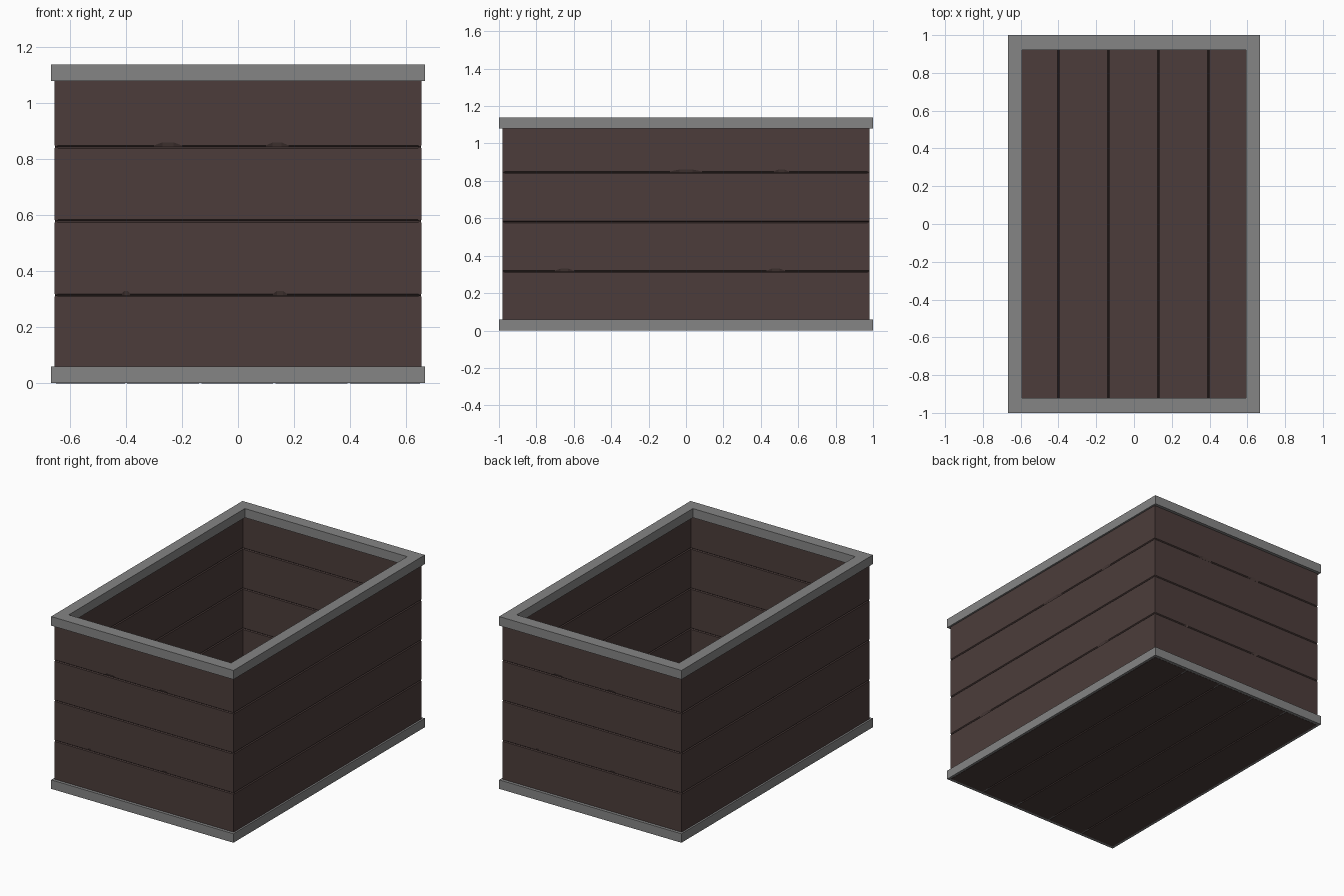
import bpy, bmesh, math
from mathutils import Matrix

if "Cube" in bpy.data.objects:
    bpy.data.objects.remove(bpy.data.objects["Cube"])


def material(name, rgb):
    m = bpy.data.materials.new(name)
    m.diffuse_color = (*rgb, 1)
    m.use_nodes = True
    m.node_tree.nodes["Principled BSDF"].inputs["Base Color"].default_value = m.diffuse_color
    return m


WOOD = material("dark brown wood", (0.072, 0.046, 0.043))
METAL = material("grey metal", (0.235, 0.235, 0.235))
X, Y = 0.655, 0.98          # outer wall faces
T, C = 0.012, 0.005         # plank thickness and edge chamfer


def finish(bm, name, mat):
    bmesh.ops.recalc_face_normals(bm, faces=bm.faces)
    me = bpy.data.meshes.new(name)
    bm.to_mesh(me)
    bm.free()
    me.materials.append(mat)
    ob = bpy.data.objects.new(name, me)
    bpy.context.collection.objects.link(ob)
    return ob


def plank(name, half, z0, z1, matrix, nicks=()):
    """Chamfered board along local x, outer face at y=0; nicks = (centre, width) on the lower edge."""
    stations = [(-half, C), (half, C)]
    for c, w in nicks:
        stations += [(c - w / 2, C), (c - w / 5, 0.016), (c + w / 5, 0.016), (c + w / 2, C)]
    bm = bmesh.new()
    rings = []
    for x, low in sorted(stations):
        profile = [(0, z0 + low), (T / 2, z0), (T, z0 + C), (T, z1 - C), (T / 2, z1), (0, z1 - C)]
        rings.append([bm.verts.new((x, y, z)) for y, z in profile])
    for a, b in zip(rings, rings[1:]):
        for i in range(6):
            j = (i + 1) % 6
            bm.faces.new((a[i], a[j], b[j], b[i]))
    bm.faces.new(rings[0])
    bm.faces.new(rings[-1])
    bm.transform(matrix)
    return finish(bm, name, WOOD)


def rim(name, z0, z1):
    """Rectangular frame with a four-sided profile."""
    bm = bmesh.new()
    profile = [(0.667, 1.0, z0), (0.667, 1.0, z1), (0.594, 0.92, z1), (0.594, 0.92, z0)]
    rings = [[bm.verts.new((sx * x, sy * y, z)) for x, y, z in profile]
             for sx, sy in ((1, 1), (-1, 1), (-1, -1), (1, -1))]
    for k in range(4):
        a, b = rings[k], rings[(k + 1) % 4]
        for i in range(4):
            j = (i + 1) % 4
            bm.faces.new((a[i], a[j], b[j], b[i]))
    return finish(bm, name, METAL)


# Metal rims
rim("bottom_rim", 0.001, 0.06)
rim("top_rim", 1.08, 1.14)

# Wall planks: the opposite wall is the same wall turned half round
levels = [0.05, 0.315, 0.58, 0.845, 1.10]
end_nicks = {1: [(0.15, 0.05), (-0.4, 0.03)], 3: [(-0.25, 0.1), (0.14, 0.08)]}
side_nicks = {1: [(-0.65, 0.1), (0.48, 0.1)], 3: [(0.0, 0.17), (0.51, 0.08)]}
for wall, turn, half, dist, nicks in (
        ("front", 0, X - 0.001, Y, end_nicks), ("right", 90, Y, X, side_nicks),
        ("back", 180, X - 0.001, Y, end_nicks), ("left", 270, Y, X, side_nicks)):
    m = Matrix.Rotation(math.radians(turn), 4, 'Z') @ Matrix.Translation((0, -dist, 0))
    for i in range(4):
        plank(f"{wall}_plank_{i + 1}", half, levels[i], levels[i + 1], m, nicks.get(i, ()))

# Floor planks run front to back, outer face down
lay = Matrix(((0, 0, 1, 0), (1, 0, 0, 0), (0, 1, 0, 0), (0, 0, 0, 1)))
edges = [-X, -0.4, -0.135, 0.13, 0.395, X]
for i in range(5):
    plank(f"floor_plank_{i + 1}", Y, edges[i], edges[i + 1], lay)
